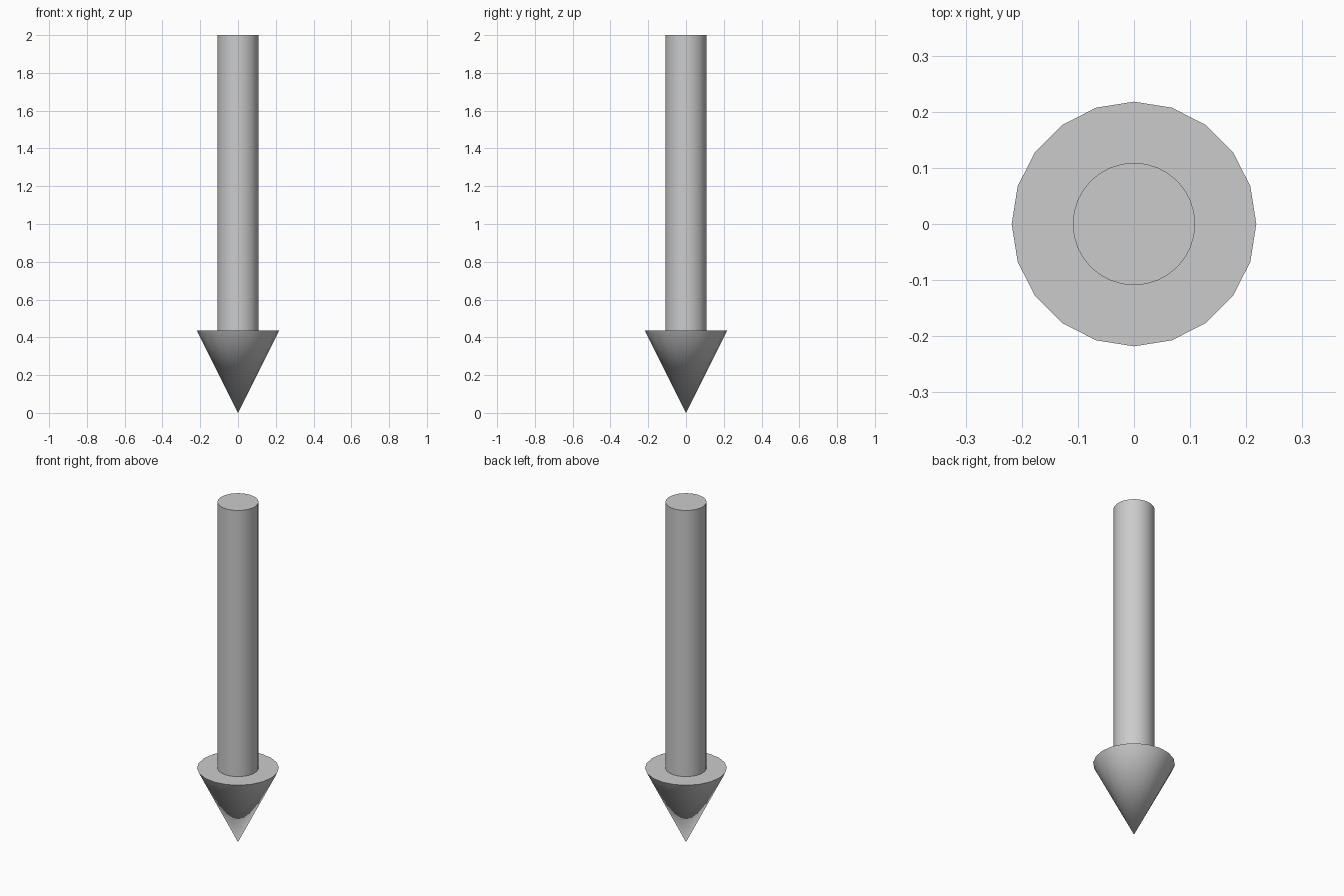
import bpy
from math import pi

if "Cube" in bpy.data.objects:
    bpy.data.objects.remove(bpy.data.objects["Cube"])

R = 0.218        # head radius
HEAD = 0.436     # head height
TOP = 2.0


def finish(obj, name):
    obj.name = name
    bpy.ops.object.transform_apply(location=True, rotation=True, scale=True)
    bpy.ops.object.shade_smooth_by_angle(angle=pi / 6)


# arrow head: cone with its tip on the floor
bpy.ops.mesh.primitive_cone_add(vertices=20, radius1=0, radius2=R, depth=HEAD,
                                location=(0, 0, HEAD / 2))
finish(bpy.context.object, "arrow_head")

# shaft: cylinder standing on the flat of the head
bpy.ops.mesh.primitive_cylinder_add(vertices=32, radius=R / 2, depth=TOP - HEAD,
                                    location=(0, 0, (TOP + HEAD) / 2))
finish(bpy.context.object, "shaft")
